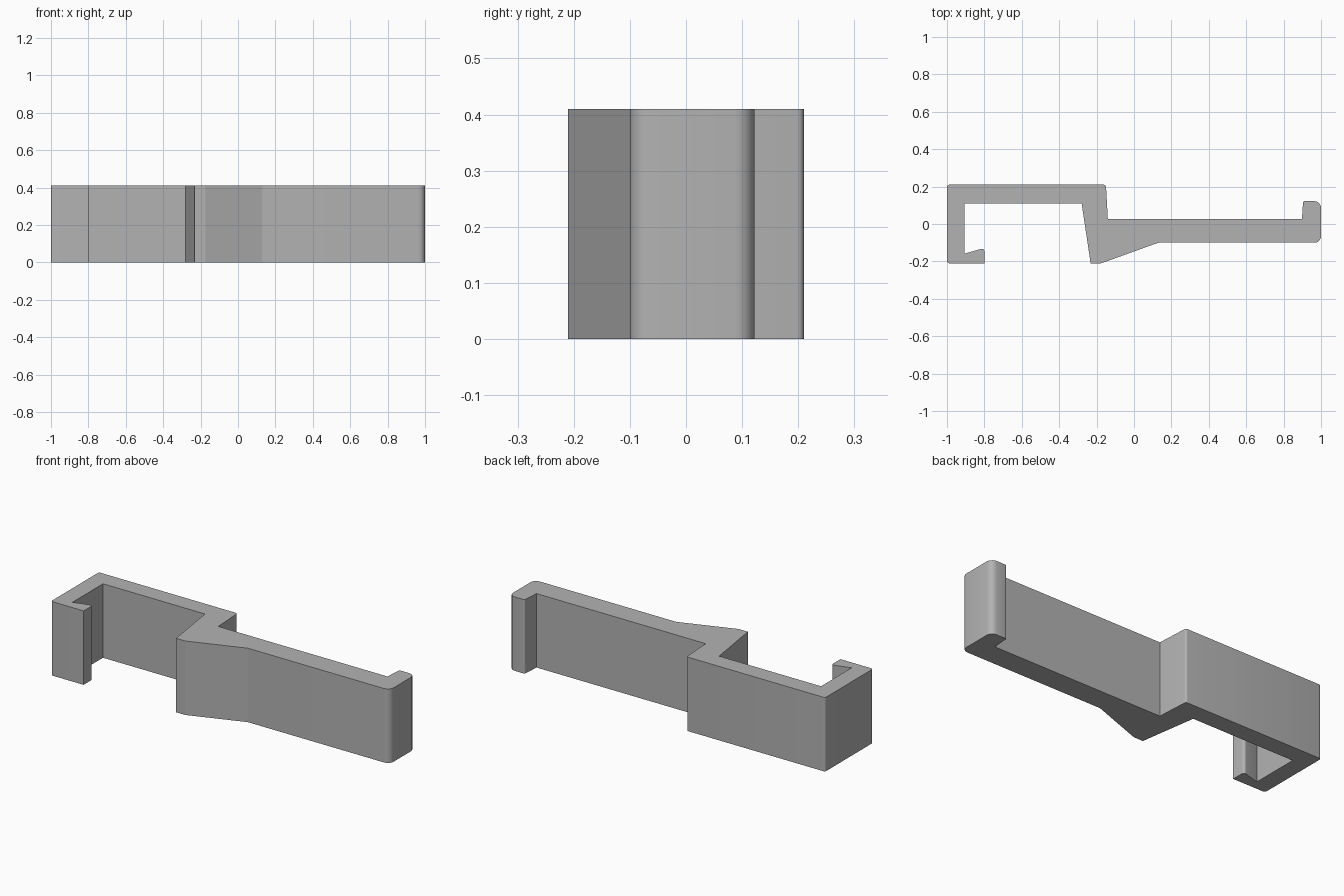
import bpy, bmesh, math
from mathutils import Vector

cube = bpy.data.objects.get("Cube")
if cube:
    bpy.data.objects.remove(cube, do_unlink=True)

HEIGHT = 0.41

# Clip outline seen from above: x, y, corner radius
OUTLINE = [
    (-1, -.21, .012), (-.8, -.21, 0), (-.8, -.128, .018), (-.905, -.158, 0),
    (-.905, .11, 0), (-.28, .11, 0), (-.232, -.21, 0), (-.175, -.21, .02),
    (.13, -.1, .02), (1, -.1, .035), (1, .122, .035), (.904, .122, .008),
    (.898, .027, 0), (-.14, .027, 0), (-.15, .21, .012), (-1, .21, .012),
]


def rounded(outline, steps=5):
    """Replace each corner that has a radius by a short arc."""
    points = []
    for i, (x, y, r) in enumerate(outline):
        corner = Vector((x, y))
        if r == 0:
            points.append(corner)
            continue
        before = Vector(outline[i - 1][:2]) - corner
        after = Vector(outline[(i + 1) % len(outline)][:2]) - corner
        half = before.angle(after) / 2
        reach = min(r / math.tan(half), r)
        a = corner + before.normalized() * reach
        b = corner + after.normalized() * reach
        centre = corner + (before.normalized() + after.normalized()).normalized() * (reach / math.cos(half))
        sweep = (a - centre).angle_signed(b - centre)
        for k in range(steps + 1):
            t = -sweep * k / steps
            d = a - centre
            points.append(centre + Vector((d.x * math.cos(t) - d.y * math.sin(t),
                                           d.x * math.sin(t) + d.y * math.cos(t))))
    return points


# Extrude the outline to the full height
bm = bmesh.new()
base = bm.faces.new([bm.verts.new((p.x, p.y, 0)) for p in rounded(OUTLINE)])
raised = bmesh.ops.extrude_face_region(bm, geom=[base], use_keep_orig=True)
bmesh.ops.translate(bm, vec=(0, 0, HEIGHT),
                    verts=[v for v in raised["geom"] if isinstance(v, bmesh.types.BMVert)])
bmesh.ops.recalc_face_normals(bm, faces=bm.faces)
mesh = bpy.data.meshes.new("hook_clip")
bm.to_mesh(mesh)
bm.free()
clip = bpy.data.objects.new("hook_clip", mesh)
bpy.context.collection.objects.link(clip)

# Plain grey plastic
grey = bpy.data.materials.new("grey plastic")
grey.use_nodes = True
colour = (.45, .45, .45, 1)
grey.diffuse_color = colour
grey.node_tree.nodes["Principled BSDF"].inputs["Base Color"].default_value = colour
mesh.materials.append(grey)

bpy.context.view_layer.objects.active = clip
clip.select_set(True)
bpy.ops.object.shade_smooth_by_angle(angle=math.radians(30))
